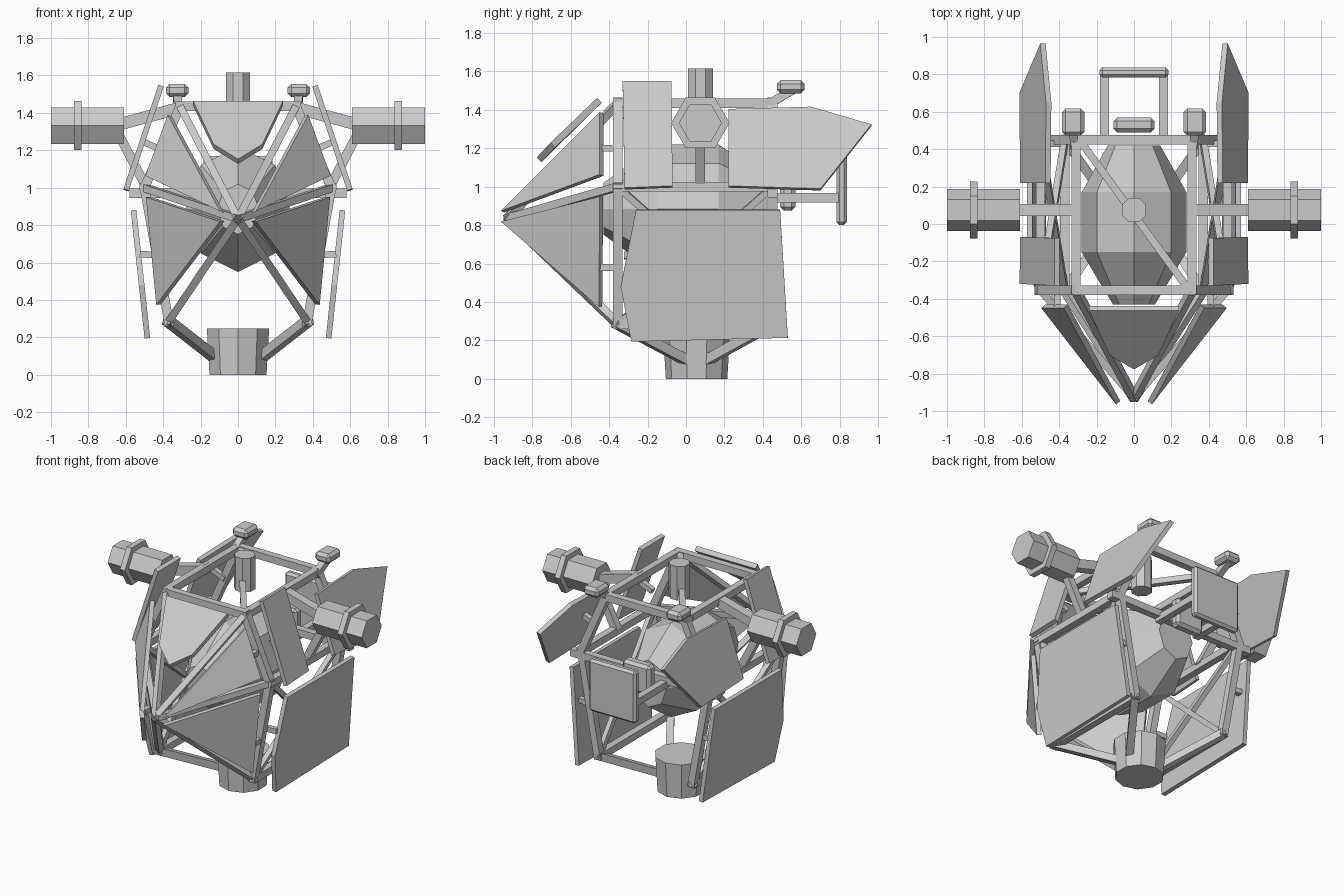
import bpy, bmesh
from math import pi, sin, cos
from mathutils import Vector, Matrix

if "Cube" in bpy.data.objects:
    bpy.data.objects.remove(bpy.data.objects["Cube"])


def finish(name, bm):
    bmesh.ops.recalc_face_normals(bm, faces=bm.faces)
    me = bpy.data.meshes.new(name)
    bm.to_mesh(me)
    bm.free()
    ob = bpy.data.objects.new(name, me)
    bpy.context.collection.objects.link(ob)
    return ob


def beam(name, a, b, w=0.05, ext=0.4):
    # square bar between two points
    a, b = Vector(a), Vector(b)
    d = (b - a).normalized()
    ref = Vector((0, 1, 0)) if abs(d.z) > 0.6 and abs(d.y) < 0.8 else Vector((0, 0, 1))
    u = d.cross(ref).normalized()
    v = d.cross(u)
    a, b = a - d * w * ext, b + d * w * ext
    rot = Matrix((u, v, d)).transposed().to_4x4()
    m = Matrix.Translation((a + b) / 2) @ rot @ Matrix.Diagonal((w, w, (b - a).length, 1))
    bm = bmesh.new()
    bmesh.ops.create_cube(bm, size=1, matrix=m)
    return finish(name, bm)


def plate(name, pts, t=0.03):
    # flat polygon with thickness, centred on its plane
    bm = bmesh.new()
    f = bm.faces.new([bm.verts.new(p) for p in pts])
    f.normal_update()
    n = f.normal.copy()
    r = bmesh.ops.extrude_face_region(bm, geom=[f], use_keep_orig=True)
    for v in bm.verts:
        v.co -= n * t / 2
    bmesh.ops.translate(bm, vec=n * t, verts=[e for e in r['geom'] if isinstance(e, bmesh.types.BMVert)])
    return finish(name, bm)


def prism(name, c, r1, r2, h, n, axis='Z', turn=0.0):
    bm = bmesh.new()
    m = Matrix.Translation(c)
    if axis == 'X':
        m = m @ Matrix.Rotation(pi / 2, 4, 'Y')
    bmesh.ops.create_cone(bm, cap_ends=True, segments=n, radius1=r1, radius2=r2, depth=h,
                          matrix=m @ Matrix.Rotation(turn, 4, 'Z'))
    return finish(name, bm)


def bevel_box(name, c, size, bev=0.02):
    bm = bmesh.new()
    bmesh.ops.create_cube(bm, size=1, matrix=Matrix.Translation(c) @ Matrix.Diagonal((*size, 1)))
    bmesh.ops.bevel(bm, geom=bm.edges[:], offset=bev, segments=1, affect='EDGES')
    return finish(name, bm)


# central pod: eight-sided rings along y
bm = bmesh.new()
rings = []
for y, r in [(-0.43, 0.4), (-0.31, 0.66), (-0.15, 1), (0.17, 1), (0.42, 0.5)]:
    rings.append([bm.verts.new((0.28 * r * sin(k * pi / 4), y, 0.885 + 0.335 * r * cos(k * pi / 4)))
                  for k in range(8)])
for a, b in zip(rings, rings[1:]):
    for k in range(8):
        bm.faces.new((a[k], a[(k + 1) % 8], b[(k + 1) % 8], b[k]))
bm.faces.new(rings[0])
bm.faces.new(rings[-1])
finish("central_pod", bm)

# base socket and roof mast
prism("base_socket", (0, 0.055, 0.123), 0.16, 0.175, 0.246, 10)
prism("roof_mast", (0, 0.075, 1.495), 0.07, 0.07, 0.24, 8, turn=pi / 8)

# cross bars of the cage
F, B = -0.355, 0.45
beam("roof_front_bar", (-0.31, F, 1.435), (0.31, F, 1.435))
beam("roof_back_bar", (-0.31, B, 1.435), (0.31, B, 1.435))
beam("roof_diagonal", (-0.27, 0.42, 1.435), (0.27, -0.32, 1.435), 0.04)
beam("middle_back_bar", (-0.56, B, 0.97), (0.56, B, 0.97))

# sloped visor plate
plate("visor", [(-0.24, -0.45, 1.45), (0.24, -0.45, 1.45), (0.13, -0.69, 1.22),
                (0, -0.765, 1.14), (-0.13, -0.69, 1.22)], 0.035)

apex = (0, -0.93, 0.835)
for s, side in ((1, "right"), (-1, "left")):
    def P(x, y, z):
        return (s * x, y, z)

    def slope(y, z):
        # plane of the upper side panels
        return P(0.41 + 0.335 * (1.55 - z), y, z)

    hexa = [(0.31, 1.435), (0.5, 1.0), (0.37, 0.285)]
    # cage ends, longerons, nose bars
    for y, end in ((F, "front"), (B, "back")):
        for (x0, z0), (x1, z1), nm in ((*hexa[:2], "upper"), (*hexa[1:], "lower")):
            beam(f"{side}_{end}_{nm}_post", P(x0, y, z0), P(x1, y, z1))
        beam(f"{side}_{end}_base_strut", P(0.37, y, 0.285), P(0.12, 0.055 + 0.1 * (y - 0.05), 0.09))
    for (x, z), nm in zip(hexa, ("roof", "middle", "lower")):
        beam(f"{side}_{nm}_longeron", P(x, F, z), P(x, B, z))
        beam(f"{side}_{nm}_nose_bar", P(x, F, z), apex, 0.04, 0.2)
    # cross braces on the lower side
    beam(f"{side}_brace_a", P(0.5, F, 1.0), P(0.37, B, 0.285), 0.035)
    beam(f"{side}_brace_b", P(0.5, B, 1.0), P(0.37, F, 0.285), 0.035)

    # nose panels and their stubs
    plate(f"{side}_upper_nose_panel", [P(0.365, -0.44, 1.385), P(0.485, -0.44, 1.06), P(0.085, -0.955, 0.87)])
    plate(f"{side}_lower_nose_panel", [P(0.48, -0.44, 0.95), P(0.425, -0.445, 0.375), P(0.085, -0.955, 0.82)])
    beam(f"{side}_lower_nose_stub", P(0.425, F, 0.58), P(0.43, -0.44, 0.58), 0.035)
    beam(f"{side}_upper_nose_stub", P(0.41, F, 1.2), P(0.41, -0.44, 1.2), 0.035)

    # side panels
    low = [(-0.26, 0.88), (0.49, 0.88), (0.53, 0.215), (-0.285, 0.195), (-0.34, 0.48)]
    plate(f"{side}_lower_side_panel", [P(0.485 + 0.108 * (z - 0.2), y, z) for y, z in low])
    for y in (F + 0.05, B):
        beam(f"{side}_side_stub", P(0.43, y, 0.64), P(0.525, y, 0.645), 0.035, 0)
    up = [(-0.33, 1.545), (-0.075, 1.545), (-0.07, 1.0), (-0.32, 0.99)]
    plate(f"{side}_upper_side_panel", [slope(y, z) for y, z in up])
    beam(f"{side}_upper_side_stub", P(0.4, -0.2, 1.2), P(0.52, -0.2, 1.25), 0.035, 0)
    wing = [(0.22, 1.40), (0.65, 1.412), (0.965, 1.32), (0.70, 0.985), (0.22, 1.0)]
    plate(f"{side}_rear_wing", [slope(y, z) for y, z in wing])
    beam(f"{side}_wing_stub", P(0.4, 0.43, 1.2), P(0.52, 0.43, 1.25), 0.035, 0)

    # side thruster with flange and arms
    prism(f"{side}_thruster", P(0.805, 0.075, 1.332), 0.112, 0.112, 0.39, 6, 'X')
    prism(f"{side}_thruster_flange", P(0.856, 0.075, 1.332), 0.152, 0.152, 0.04, 6, 'X')
    beam(f"{side}_thruster_arm", P(0.3, 0.075, 1.43), P(0.63, 0.075, 1.34), 0.065, 0)
    beam(f"{side}_thruster_strut", P(0.63, 0.075, 1.27), P(0.5, 0.075, 1.02), 0.05)

    # lamps on the roof corners
    bevel_box(f"{side}_lamp", P(0.325, 0.545, 1.52), (0.12, 0.145, 0.07))
    beam(f"{side}_lamp_strut", P(0.32, 0.43, 1.43), P(0.325, 0.55, 1.5), 0.045)

    # arms of the rear plate
    beam(f"{side}_rear_arm", P(0.157, 0.43, 0.943), P(0.157, 0.80, 0.943), 0.048, 0)

# rear plate and inner box
bevel_box("rear_plate", (0, 0.81, 0.985), (0.37, 0.055, 0.37), 0.016)
bevel_box("rear_box", (0, 0.53, 0.98), (0.22, 0.08, 0.21), 0.02)
